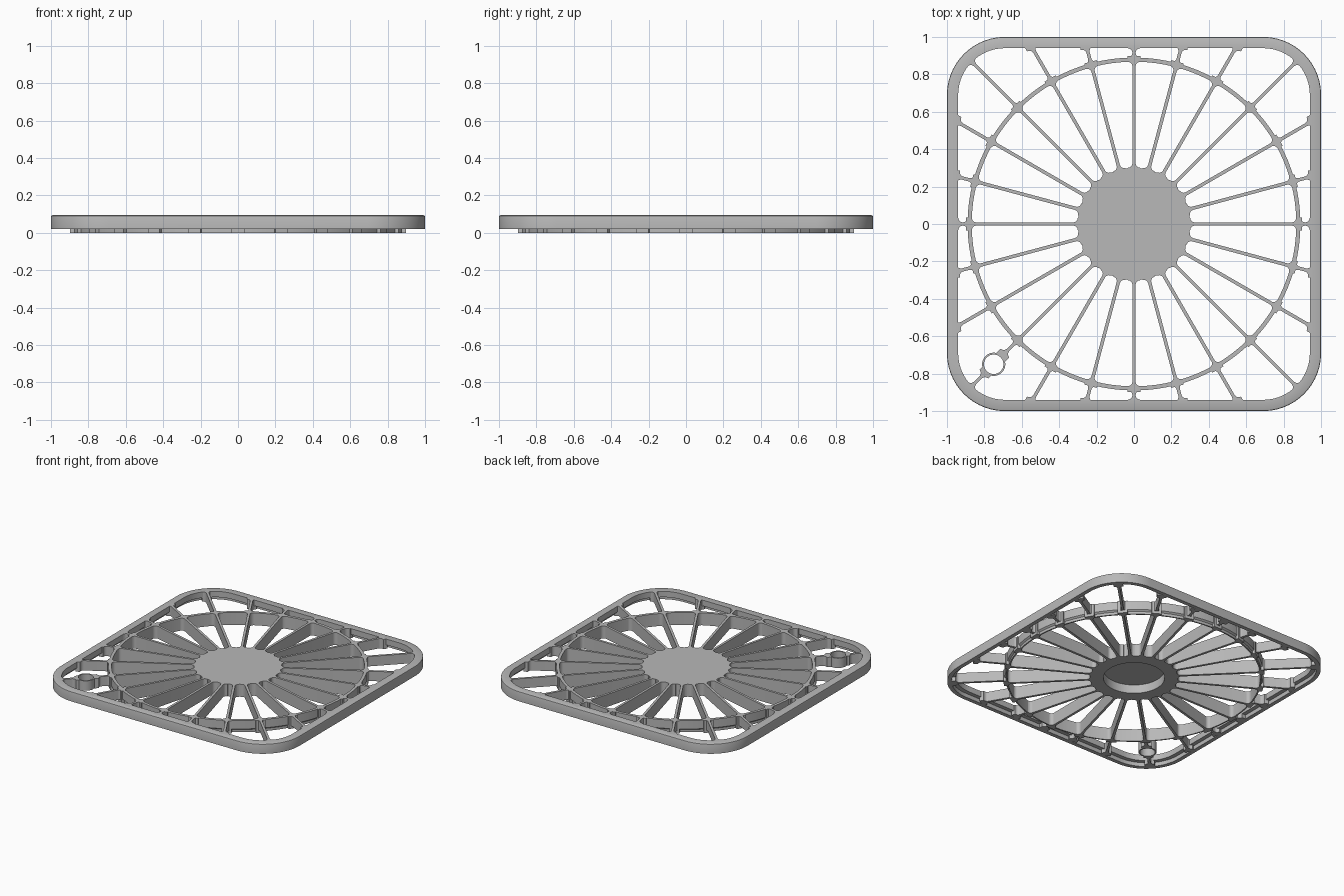
import bpy, bmesh
from math import sin, cos, pi, radians, sqrt, tan

cube = bpy.data.objects.get("Cube")
if cube:
    bpy.data.objects.remove(cube)

grey = bpy.data.materials.new("plain grey")
grey.use_nodes = True
grey.diffuse_color = (0.48, 0.48, 0.48, 1)
grey.node_tree.nodes["Principled BSDF"].inputs["Base Color"].default_value = grey.diffuse_color

TOP = 0.094      # flush upper surface
STEP = 0.02      # underside of the frame
HUB_R = 0.30
RING_IN, RING_OUT = 0.868, 0.89
FILLET = 0.025
CORNER = 0.69    # centre of the frame's corner arcs
TUBE_AT, TUBE_R = 0.75, 0.062


def finish(name, bm):
    bmesh.ops.remove_doubles(bm, verts=bm.verts, dist=1e-5)
    bmesh.ops.recalc_face_normals(bm, faces=bm.faces)
    mesh = bpy.data.meshes.new(name)
    bm.to_mesh(mesh)
    bm.free()
    mesh.materials.append(grey)
    ob = bpy.data.objects.new(name, mesh)
    bpy.context.collection.objects.link(ob)
    bpy.ops.object.select_all(action='DESELECT')
    ob.select_set(True)
    bpy.context.view_layer.objects.active = ob
    bpy.ops.object.shade_smooth_by_angle(angle=radians(30))
    return ob


def sweep(name, section, corner=0.0, at=(0, 0), steps=24, closed=True):
    """Carry a (radius, z) section round a circle or a rounded square."""
    bm = bmesh.new()
    loops = []
    for q in range(4):
        mid = pi / 4 + q * pi / 2
        cx, cy = corner * sqrt(2) * cos(mid), corner * sqrt(2) * sin(mid)
        for i in range(steps + 1):
            a = q * pi / 2 + i / steps * pi / 2
            loops.append([bm.verts.new((at[0] + cx + r * cos(a), at[1] + cy + r * sin(a), z))
                          for r, z in section])
    n = len(section)
    for k, here in enumerate(loops):
        there = loops[(k + 1) % len(loops)]
        for j in range(n if closed else n - 1):
            bm.faces.new((here[j], there[j], there[(j + 1) % n], here[(j + 1) % n]))
    return finish(name, bm)


def frame_distance(angle):
    """Distance from the centre to the frame's inner edge."""
    a = abs((angle + pi / 4) % (pi / 2) - pi / 4)
    if 0.94 * tan(a) <= CORNER:
        return 0.94 / cos(a)
    return CORNER * sqrt(2) + 0.25


def spoke(bm, angle, start, end, bottom):
    """Radial rib whose sides flare into the parts at both ends."""
    samples = [start - 0.02]
    samples += [start + FILLET * t / 6 for t in range(7)]
    samples += [end - FILLET * t / 6 for t in range(6, -1, -1)]
    samples.append(end + 0.03)
    sides = []
    for r in samples:
        d = max(0, min(r - start, end - r, FILLET))
        half = 0.009 + FILLET - sqrt(FILLET ** 2 - (FILLET - d) ** 2)
        sides.append((r, half))
    outline = [(r, -h) for r, h in sides] + [(r, h) for r, h in reversed(sides)]
    c, s = cos(angle), sin(angle)
    low, high = [[bm.verts.new((r * c - w * s, r * s + w * c, z)) for r, w in outline]
                 for z in (bottom, TOP)]
    n, m = len(outline), len(samples)
    for i in range(n):
        bm.faces.new((low[i], low[(i + 1) % n], high[(i + 1) % n], high[i]))
    for i in range(m - 1):
        for side in (low, high):
            bm.faces.new((side[i], side[i + 1], side[n - 2 - i], side[n - 1 - i]))


# Outer frame: flange on top, wall hanging from its outer edge
sweep("outer_frame", [(0.25, TOP), (0.302, TOP), (0.308, 0.091), (0.31, 0.085),
                      (0.31, STEP), (0.28, STEP), (0.28, 0.05), (0.25, 0.05)], CORNER)

# Round rib, slightly tapered downwards
sweep("round_rib", [(RING_IN, TOP), (RING_OUT, TOP), (RING_OUT, 0.03),
                    (0.878, STEP), (0.878, 0), (RING_IN, 0)])

# Central hub with a round recess underneath
sweep("hub", [(0, TOP), (HUB_R, TOP), (HUB_R, 0), (0.21, 0), (0.21, 0.065), (0, 0.065)],
      closed=False)

# Small open tube in one corner
sweep("corner_tube", [(0.052, TOP), (TUBE_R, TOP), (TUBE_R, STEP), (0.052, STEP)],
      at=(-TUBE_AT, -TUBE_AT), steps=12)

# Spokes inside the round rib, and short ribs from it out to the frame
inner, outer = bmesh.new(), bmesh.new()
for k in range(24):
    angle = k * pi / 12
    spoke(inner, angle, HUB_R, RING_IN, 0)
    edge = frame_distance(angle)
    if k == 15:   # interrupted by the tube
        middle = TUBE_AT * sqrt(2)
        spoke(outer, angle, RING_OUT, middle - TUBE_R - 0.022, STEP)
        spoke(outer, angle, middle + TUBE_R + 0.012, edge, STEP)
    else:
        spoke(outer, angle, RING_OUT, edge, STEP)
finish("inner_spokes", inner)
finish("outer_spokes", outer)
